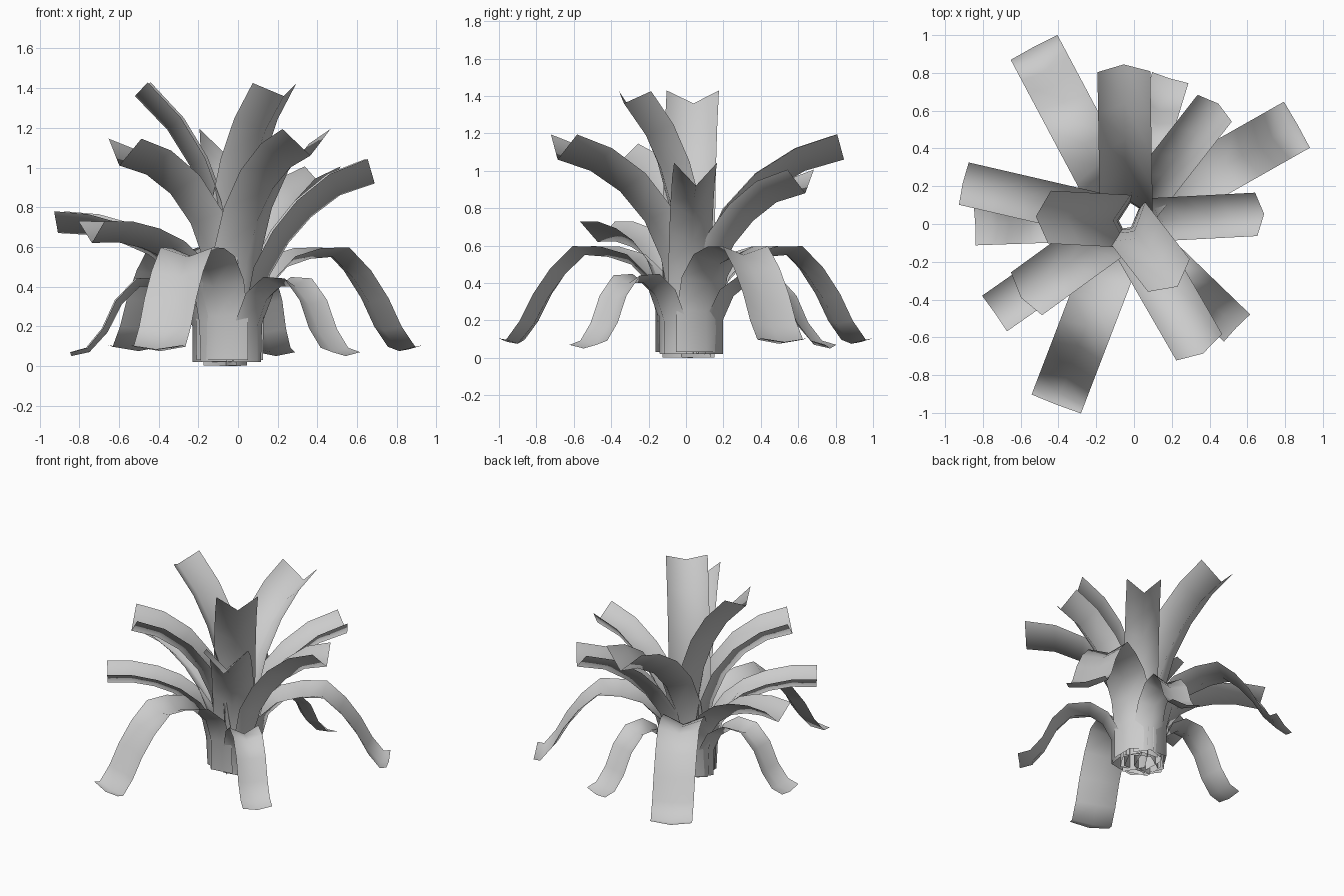
import bpy, bmesh
from math import radians, cos, sin
from mathutils import Vector

cube = bpy.data.objects.get("Cube")
if cube:
    bpy.data.objects.remove(cube, do_unlink=True)

grey = bpy.data.materials.new("leaf_grey")
grey.use_nodes = True
colour = (0.6, 0.6, 0.6, 1)
grey.diffuse_color = colour
grey.node_tree.nodes["Principled BSDF"].inputs["Base Color"].default_value = colour

CENTRE = Vector((-0.04, 0.015, 0))

# Leaf midrib profiles as (distance from centre, height)
TALL = [(.04, 0), (.05, .3), (.07, .55), (.12, .8), (.2, 1.01), (.31, 1.19), (.47, 1.36)]
UPPER = [(.11, .02), (.12, .3), (.17, .53), (.27, .73), (.42, .89), (.6, 1.0), (.8, 1.06)]
MIDDLE = [(.15, .02), (.16, .28), (.2, .46), (.29, .62), (.4, .75), (.54, .86), (.71, .92)]
LOWER = [(.18, .02), (.19, .22), (.22, .36), (.3, .47), (.42, .56), (.56, .62), (.72, .66), (.89, .67)]
LONG_DROOP = [(.19, .03), (.19, .25), (.23, .4), (.33, .5), (.46, .54), (.59, .55),
              (.7, .45), (.8, .32), (.88, .18), (.97, .075), (1.03, .085)]
SHORT_DROOP = [(.19, .02), (.19, .2), (.25, .33), (.34, .4), (.45, .4),
               (.54, .31), (.61, .17), (.7, .07), (.79, .05)]


def leaf(name, profile, angle, reach, drop, width, fold_base, fold_tip):
    """Sweep a V-shaped cross-section along a midrib leaning towards angle."""
    a = radians(angle)
    out, side, up = Vector((cos(a), sin(a), 0)), Vector((-sin(a), cos(a), 0)), Vector((0, 0, 1))
    r0 = profile[0][0]
    stretch = (reach - r0) / (profile[-1][0] - r0)
    last = len(profile) - 1
    path = [CENTRE + out * (r0 + (r - r0) * stretch) + up * (z - drop * (i / last) ** 2)
            for i, (r, z) in enumerate(profile)]
    bm = bmesh.new()
    rows = []
    for i, p in enumerate(path):
        tangent = (path[min(i + 1, last)] - path[max(i - 1, 0)]).normalized()
        normal = tangent.cross(side)
        lift = normal * (fold_base + (fold_tip - fold_base) * i / last)
        half = side * width / 2
        rows.append([bm.verts.new(q) for q in (p - half + lift, p, p + half + lift)])
    for lo, hi in zip(rows, rows[1:]):
        for k in range(2):
            bm.faces.new((lo[k], hi[k], hi[k + 1], lo[k + 1]))
    bmesh.ops.recalc_face_normals(bm, faces=bm.faces)
    if sum(f.normal.z for f in bm.faces) < 0:
        bmesh.ops.reverse_faces(bm, faces=bm.faces)
    mesh = bpy.data.meshes.new(name)
    bm.to_mesh(mesh)
    bm.free()
    mesh.materials.append(grey)
    for p in mesh.polygons:
        p.use_smooth = True
    obj = bpy.data.objects.new(name, mesh)
    bpy.context.scene.collection.objects.link(obj)


# Each whorl: name, profile, width, fold at base and tip, (angle, reach, tip drop) triples
whorls = [
    ("tall_leaf", TALL, .28, .08, .1, [(177, .48, 0), (-52, .44, 0)]),
    ("upper_leaf", UPPER, .28, .09, .14, [(-60, .81, 0), (91, .83, 0), (216, .69, .05)]),
    ("middle_leaf", MIDDLE, .23, .08, .13, [(3, .73, 0), (52, .79, .04)]),
    ("lower_leaf", LOWER, .23, .08, .11, [(167, .89, 0), (215, .85, .05)]),
    ("long_drooping_leaf", LONG_DROOP, .28, .08, .02,
     [(29.5, 1.04, 0), (118, 1.045, 0), (249, 1.04, 0)]),
    ("short_drooping_leaf", SHORT_DROOP, .2, .07, .02,
     [(73, .79, 0), (182, .8, 0), (-44, .81, 0)]),
]
for name, profile, width, base, tip, placements in whorls:
    for n, (angle, reach, drop) in enumerate(placements, 1):
        leaf(f"{name}_{n}", profile, angle, reach, drop, width, base, tip)
